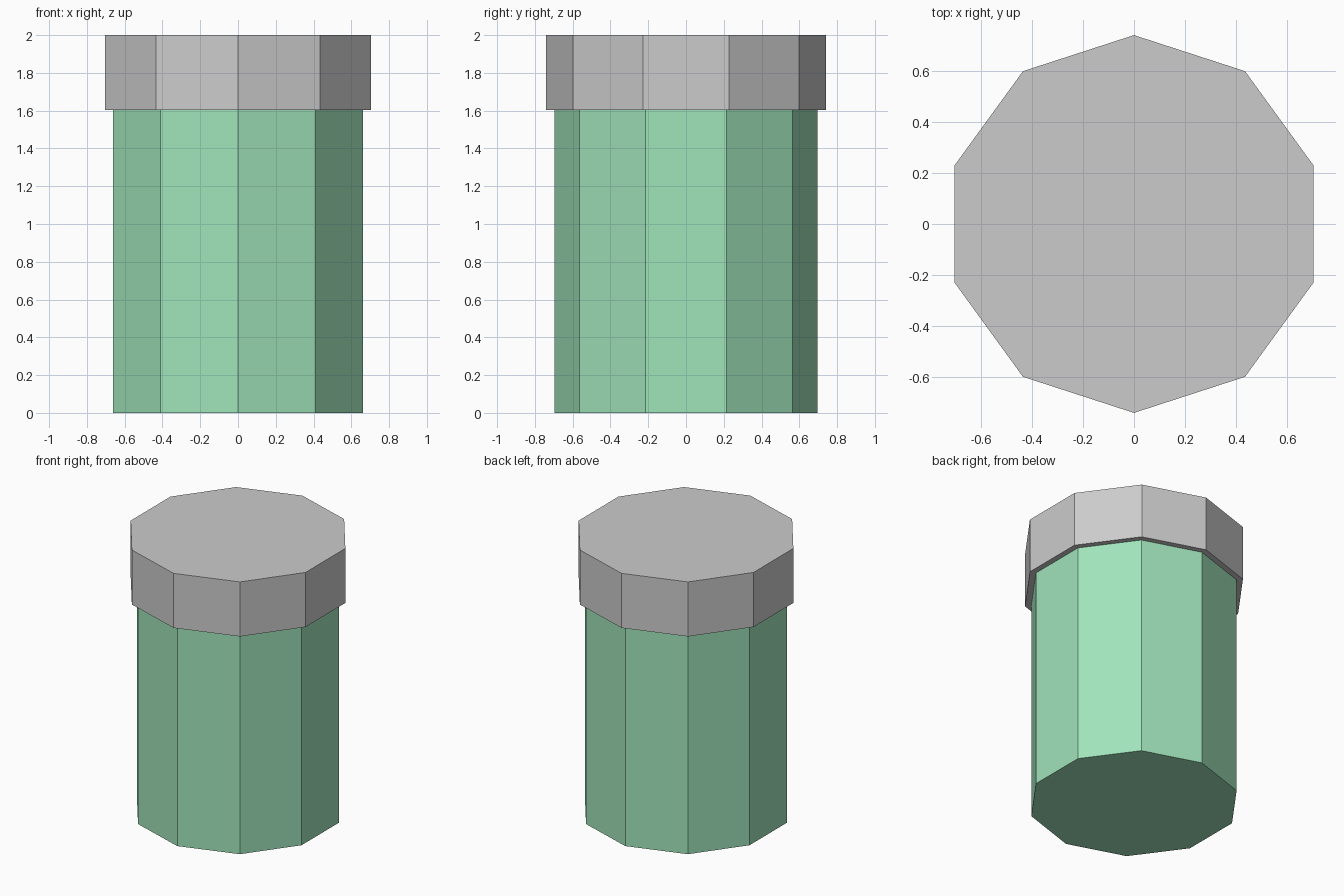
import bpy

if "Cube" in bpy.data.objects:
    bpy.data.objects.remove(bpy.data.objects["Cube"])

SIDES = 10


def prism(name, radius, z0, z1):
    # flat-shaded ten-sided cylinder with a corner facing front and back
    bpy.ops.mesh.primitive_cylinder_add(
        vertices=SIDES, radius=radius, depth=z1 - z0,
        location=(0, 0, (z0 + z1) / 2))
    obj = bpy.context.object
    obj.name = name
    return obj


# green container body
body = prism("jar_body", 0.697, 0.0, 1.603)
green = bpy.data.materials.new("green")
green.diffuse_color = (0.35, 0.77, 0.49, 1)
green.use_nodes = True
green.node_tree.nodes["Principled BSDF"].inputs["Base Color"].default_value = green.diffuse_color
body.data.materials.append(green)

# slightly wider grey lid
prism("jar_lid", 0.74, 1.603, 2.0)
